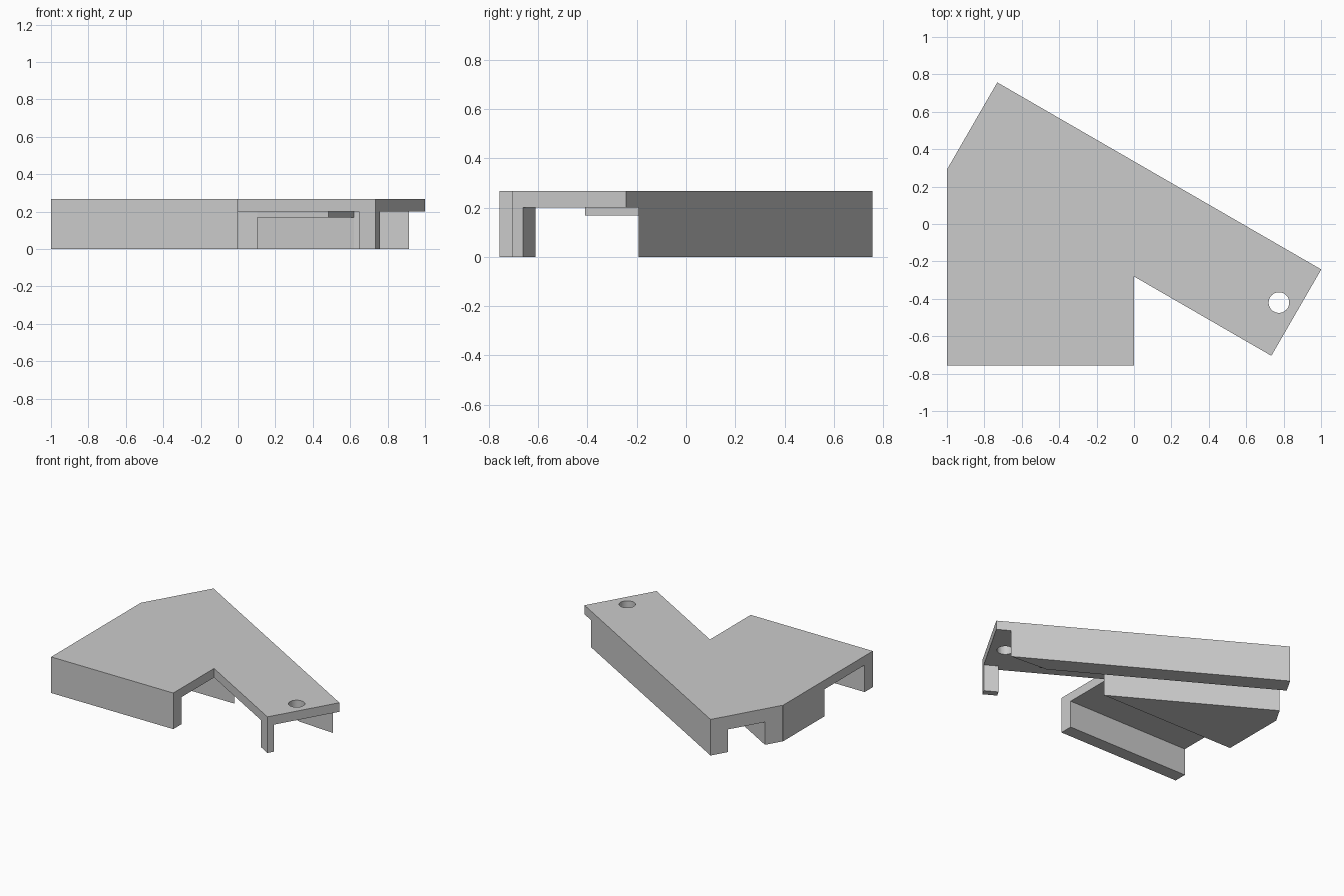
import bpy
import bmesh
from math import cos, sin, radians
from mathutils import Vector

if "Cube" in bpy.data.objects:
    bpy.data.objects.remove(bpy.data.objects["Cube"], do_unlink=True)

grey = bpy.data.materials.new("light grey")
grey.use_nodes = True
colour = (0.6, 0.6, 0.6, 1)
grey.diffuse_color = colour
grey.node_tree.nodes["Principled BSDF"].inputs["Base Color"].default_value = colour

TOP, UNDER, CHANNEL = 0.267, 0.2, 0.168     # plate top, underside, channel ceiling
FRONT, BLOCK_Y = -0.757, -0.19
ARM_LEN, ARM_W = 2.0, 0.533
WALL = 0.13                                  # thickness of the arm's long walls
TAPER = 1.634                                # where the channel ends

# Arm frame: s runs along the arm, t runs inward from its back edge
origin = Vector((-0.731, 0.757))
along = Vector((cos(radians(30)), -sin(radians(30))))
inward = Vector((-along.y * -1, -along.x))


def arm(s, t):
    return origin + along * s + inward * t


def prism(name, outline, z0, z1):
    bm = bmesh.new()
    base = bm.faces.new([bm.verts.new((p[0], p[1], z0)) for p in outline])
    grown = bmesh.ops.extrude_face_region(bm, geom=[base])["geom"]
    bmesh.ops.translate(bm, vec=(0, 0, z1 - z0),
                        verts=[v for v in grown if isinstance(v, bmesh.types.BMVert)])
    bmesh.ops.recalc_face_normals(bm, faces=bm.faces)
    mesh = bpy.data.meshes.new(name)
    bm.to_mesh(mesh)
    bm.free()
    mesh.materials.append(grey)
    obj = bpy.data.objects.new(name, mesh)
    bpy.context.collection.objects.link(obj)
    return obj


# Top plate: square body joined to the slanted arm
corner = arm(0, ARM_W)
elbow_s = -corner.x / along.x
plate = prism("top_plate", [
    (-1, FRONT), (0, FRONT), arm(elbow_s, ARM_W), arm(ARM_LEN, ARM_W),
    arm(ARM_LEN, 0), arm(0, 0), corner, (-1, corner.y)], UNDER, TOP)

# Round hole near the arm tip
bpy.ops.mesh.primitive_cylinder_add(vertices=48, radius=0.055, depth=1,
                                    location=(0.775, -0.42, TOP))
cutter = bpy.context.object
cutter.name = "hole_cutter"
cutter.hide_render = True
hole = plate.modifiers.new("hole", "BOOLEAN")
hole.object = cutter
hole.operation = "DIFFERENCE"
hole.solver = "EXACT"
bpy.context.view_layer.objects.active = plate
bpy.ops.object.modifier_apply(modifier=hole.name)
bpy.data.objects.remove(cutter, do_unlink=True)

# Front wall under the body
prism("front_wall", [(-1, FRONT), (0, FRONT), (0, FRONT + 0.096), (-1, FRONT + 0.096)],
      0, UNDER)

# Long back wall, tapering to a knife edge toward the arm tip
prism("back_wall", [arm(0, 0), arm(1.9, 0), arm(TAPER, WALL), arm(0, WALL)], 0, UNDER)

# Wedge block between the channel and the body
inner_t = ARM_W - WALL
tip_s = (arm(0, inner_t).y - BLOCK_Y) / -along.y
prism("wedge_block", [(-1, BLOCK_Y), arm(tip_s, inner_t), arm(0, inner_t),
                      corner, (-1, corner.y)], 0, UNDER)

# Thickened ceiling of the channel
prism("channel_ceiling", [arm(0, WALL), arm(TAPER, WALL), arm(TAPER, inner_t),
                          arm(0, inner_t)], CHANNEL, UNDER)

# Small post at the arm tip
prism("tip_post", [arm(1.9, ARM_W), arm(ARM_LEN, ARM_W), arm(ARM_LEN, ARM_W - 0.05),
                   arm(1.9, ARM_W - 0.05)], 0, UNDER)
